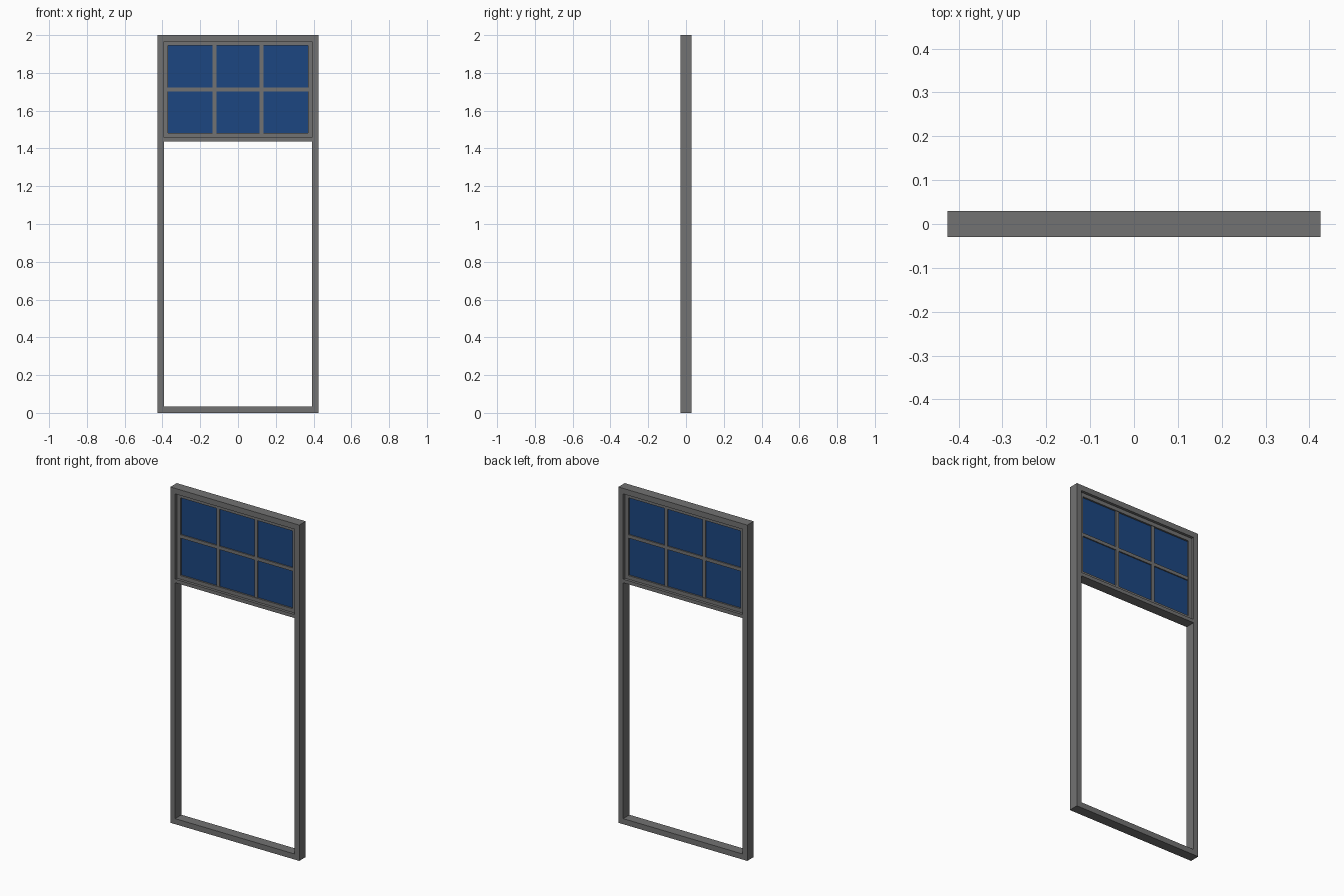
import bpy, bmesh

if "Cube" in bpy.data.objects:
    bpy.data.objects.remove(bpy.data.objects["Cube"])


def material(name, colour):
    mat = bpy.data.materials.new(name)
    mat.diffuse_color = (*colour, 1)
    mat.use_nodes = True
    mat.node_tree.nodes["Principled BSDF"].inputs["Base Color"].default_value = mat.diffuse_color
    return mat


glass_mat = material("blue_glass", (0.012, 0.062, 0.22))
frame_mat = material("dark_grey_frame", (0.17, 0.17, 0.17))


def finish(bm, name, mat):
    bmesh.ops.recalc_face_normals(bm, faces=bm.faces)
    me = bpy.data.meshes.new(name)
    bm.to_mesh(me)
    bm.free()
    me.materials.append(mat)
    ob = bpy.data.objects.new(name, me)
    bpy.context.collection.objects.link(ob)
    return ob


def box(name, x0, x1, z0, z1, half_depth, mat=frame_mat):
    bm = bmesh.new()
    bmesh.ops.create_cube(bm, size=1)
    for v in bm.verts:
        v.co = ((x0 + x1) / 2 + v.co.x * (x1 - x0),
                v.co.y * 2 * half_depth,
                (z0 + z1) / 2 + v.co.z * (z1 - z0))
    return finish(bm, name, mat)


def ring(name, outer, inner, half_depth):
    """Rectangular frame; outer and inner are (half width, z bottom, z top)."""
    bm = bmesh.new()
    loops = []
    for (w, z0, z1), y in ((outer, -half_depth), (outer, half_depth),
                           (inner, half_depth), (inner, -half_depth)):
        loops.append([bm.verts.new((x, y, z)) for x, z in
                      ((-w, z0), (w, z0), (w, z1), (-w, z1))])
    for a, b in zip(loops, loops[1:] + loops[:1]):
        for i in range(4):
            j = (i + 1) % 4
            bm.faces.new((a[i], a[j], b[j], b[i]))
    return finish(bm, name, frame_mat)


IN_W, SASH_B, SASH_T = 0.393, 1.459, 1.967
GL_W, GL_B, GL_T = 0.37, 1.481, 1.944

# Outer frame and the transom below the window
ring("outer_frame", (0.425, 0, 2), (IN_W, 0.033, SASH_T), 0.03)
box("transom", -IN_W, IN_W, 1.438, SASH_B, 0.03)

# Recessed sash and its glass pane
ring("sash", (IN_W, SASH_B, SASH_T), (GL_W, GL_B, GL_T), 0.014)
box("glass_pane", -GL_W, GL_W, GL_B, GL_T, 0.004, glass_mat)

# Glazing bars: one across, two upright, split where they meet
mid, bar = (GL_B + GL_T) / 2, 0.01
box("glazing_bar_across", -GL_W, GL_W, mid - bar, mid + bar, 0.011)
for side, x in (("left", -0.125), ("right", 0.125)):
    for level, z0, z1 in (("lower", GL_B, mid - bar), ("upper", mid + bar, GL_T)):
        box(f"glazing_bar_{level}_{side}", x - bar, x + bar, z0, z1, 0.011)
